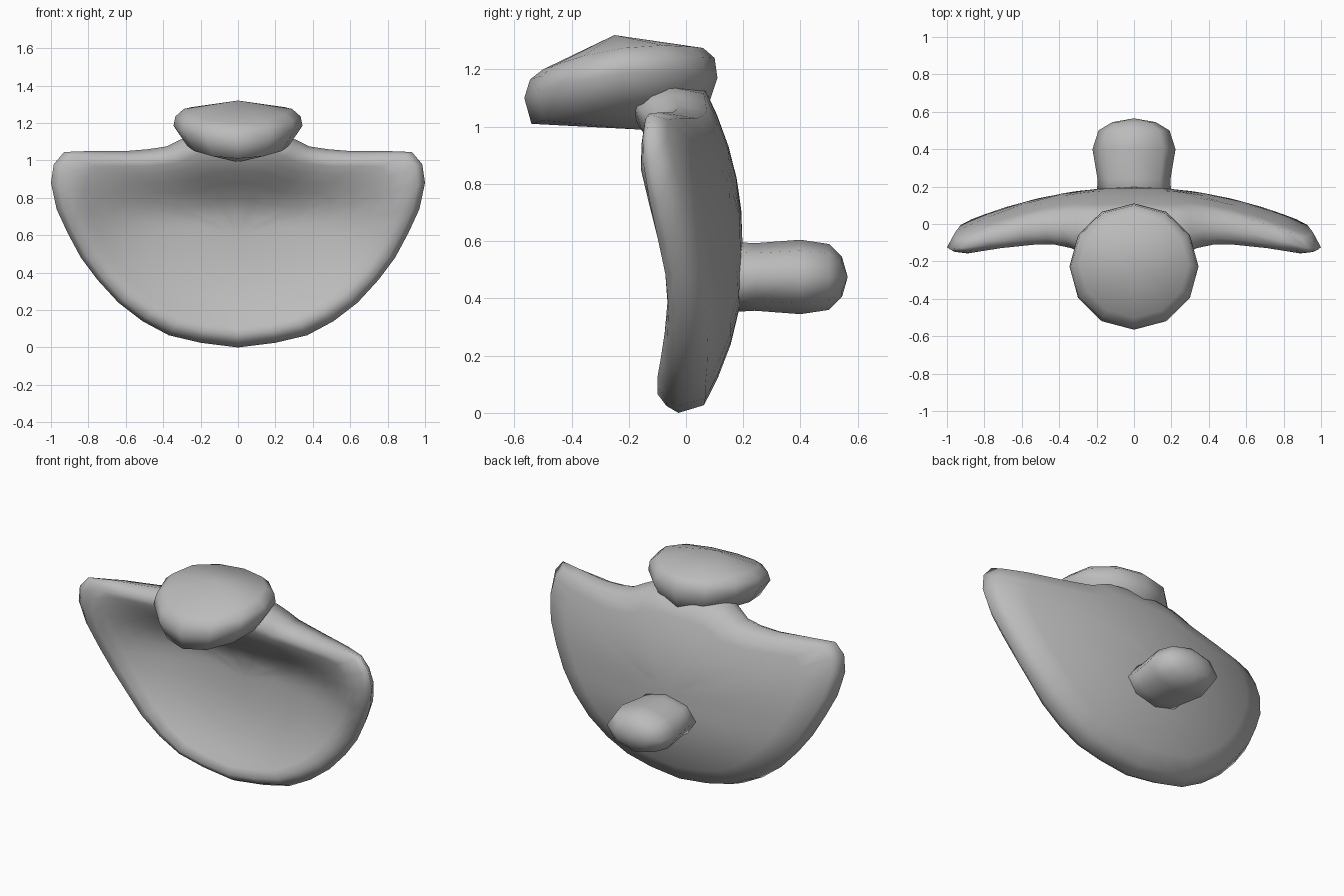
import bpy, bmesh
from math import sin, cos, pi, exp

cube = bpy.data.objects.get("Cube")
if cube:
    bpy.data.objects.remove(cube, do_unlink=True)

grey = bpy.data.materials.new("plain_grey")
grey.use_nodes = True
grey.diffuse_color = (0.5, 0.5, 0.5, 1)
grey.node_tree.nodes["Principled BSDF"].inputs["Base Color"].default_value = (0.5, 0.5, 0.5, 1)


def loft(name, start, rings, end):
    """Closed skin from a start point through rings to an end point."""
    bm = bmesh.new()
    loops = [[bm.verts.new(p) for p in ring] for ring in rings]
    n = len(loops[0])
    for a, b in zip(loops, loops[1:]):
        for i in range(n):
            j = (i + 1) % n
            bm.faces.new((a[i], a[j], b[j], b[i]))
    for point, loop in ((start, loops[0]), (end, loops[-1])):
        tip = bm.verts.new(point)
        for i in range(n):
            bm.faces.new((tip, loop[i], loop[(i + 1) % n]))
    bmesh.ops.recalc_face_normals(bm, faces=bm.faces)
    mesh = bpy.data.meshes.new(name)
    bm.to_mesh(mesh)
    bm.free()
    mesh.materials.append(grey)
    mesh.shade_smooth()
    obj = bpy.data.objects.new(name, mesh)
    bpy.context.collection.objects.link(obj)
    return obj


def smooth(a, b, v):
    t = min(1, max(0, (v - a) / (b - a)))
    return t * t * (3 - 2 * t)


# Curved half-round shield: outline of one half, mirrored
half = [(0, 0), (.2, .025), (.37, .065), (.51, .14), (.64, .24), (.75, .36),
        (.84, .48), (.91, .61), (.97, .74), (1, .88), (.985, .98), (.93, 1.045),
        (.8, 1.05), (.6, 1.05), (.48, 1.06), (.38, 1.075), (.31, 1.11),
        (.24, 1.14), (.12, 1.15), (0, 1.15)]
outline = half + [(-x, z) for x, z in half[-2:0:-1]]
MID = 0.6


def back_y(x, z):
    return .197 - .228 * x * x - .6 * max(0, .5 - z) ** 2 - .5 * max(0, z - .62) ** 2


def front_y(x, z):
    rim = -.1 - .085 * abs(x) ** 3 * smooth(.3, .9, z)
    low = min(0, z / .75 - 1)
    bowl = .17 * max(0, 1 - ((x * x + low * low) / .8) ** 1.5)
    neck = .1 * exp(-(x / .33) ** 4) * smooth(.75, 1.15, z)
    return rim + bowl * (1 - smooth(.67, 1.03, z)) - neck


def shield_ring(s, mix):
    """Outline scaled by s; mix 0 is the front surface, 1 the back."""
    ring = []
    for px, pz in outline:
        x, z = px * s, MID + (pz - MID) * s
        ring.append((x, front_y(x, z) * (1 - mix) + back_y(x, z) * mix, z))
    return ring


steps = [(.2, 0), (.35, 0), (.5, 0), (.62, 0), (.73, 0), (.82, 0), (.89, 0),
         (.96, .2), (1, .5), (.955, 1), (.8, 1), (.6, 1), (.4, 1), (.2, 1)]
loft("shield", (0, front_y(0, MID), MID),
     [shield_ring(s, m) for s, m in steps], (0, back_y(0, MID), MID))


# Tilted cap on top, each ring given by its front, side and back heights
def cap_ring(half_width, y_front, y_back, front, side, back):
    ring = []
    for i in range(12):
        a = 2 * pi * i / 12
        c = cos(a)
        z = side + (back - front) / 2 * c + ((back + front) / 2 - side) * c * c
        y = (y_back + y_front) / 2 + (y_back - y_front) / 2 * c
        ring.append((half_width * sin(a), y, z))
    return ring


loft("cap", (0, -.16, .99), [
    cap_ring(.27, -.54, .08, 1.01, 1.075, 1.08),
    cap_ring(.345, -.565, .11, 1.1, 1.185, 1.17),
    cap_ring(.335, -.545, .1, 1.165, 1.235, 1.24),
    cap_ring(.29, -.5, .06, 1.2, 1.275, 1.275),
], (0, -.25, 1.32))


# Rounded peg on the back
def peg_ring(y, half_width, half_height):
    return [(half_width * cos(i * pi / 4), y, .475 + half_height * sin(i * pi / 4))
            for i in range(8)]


loft("back_peg", (0, .1, .475), [
    peg_ring(.12, .2, .125), peg_ring(.24, .195, .118), peg_ring(.4, .222, .13),
    peg_ring(.5, .19, .115), peg_ring(.545, .115, .07),
], (0, .565, .475))
